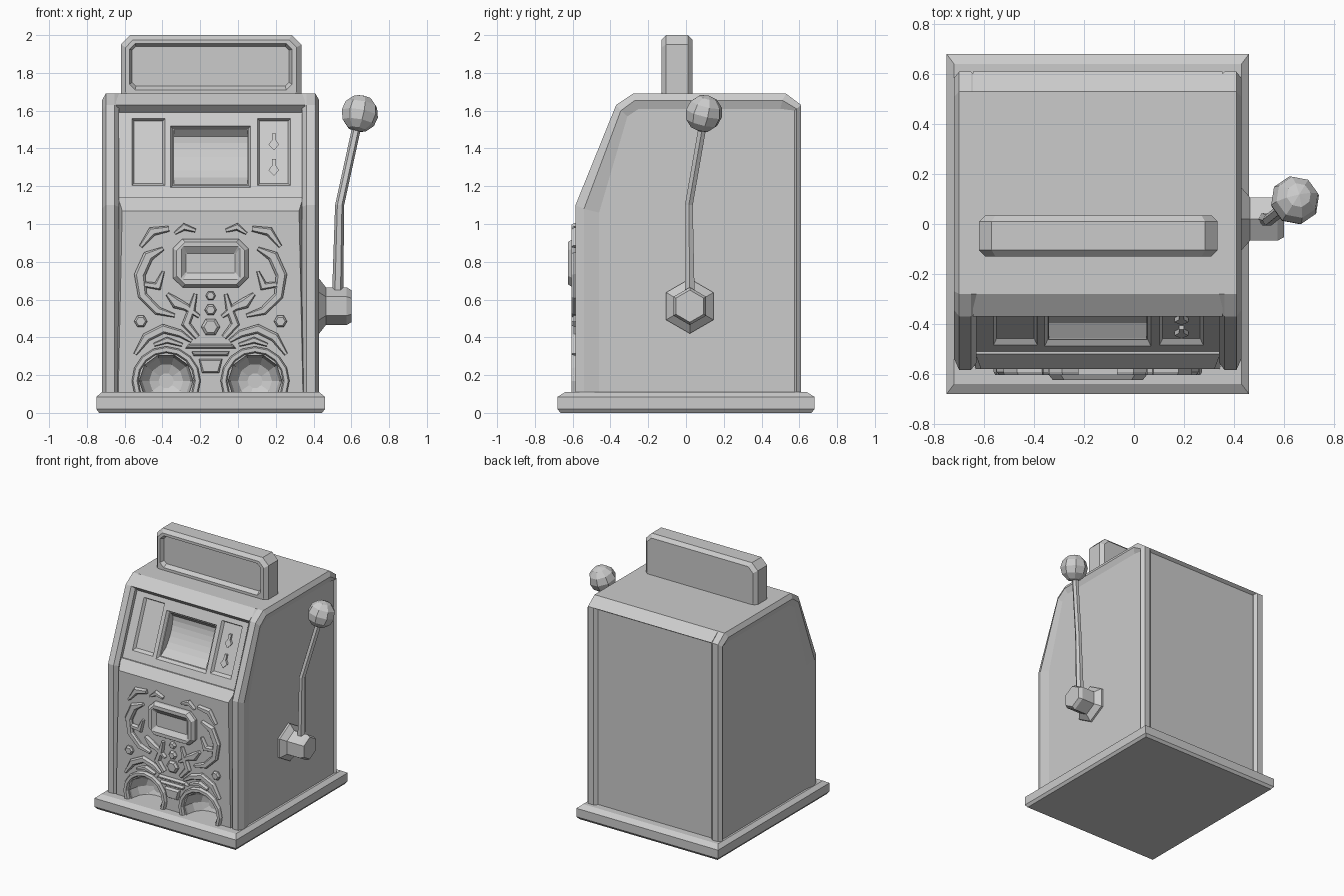
import bpy, bmesh
from math import sin, cos, pi, sqrt
from mathutils import Vector

if "Cube" in bpy.data.objects:
    bpy.data.objects.remove(bpy.data.objects["Cube"])

grey = bpy.data.materials.new("plain_grey")
grey.use_nodes = True
grey.diffuse_color = (0.6, 0.6, 0.6, 1)
grey.node_tree.nodes["Principled BSDF"].inputs["Base Color"].default_value = grey.diffuse_color

MID = -0.145       # x of the cabinet's mirror plane
FACE = -0.58       # y of the lower front panel


def loft(name, rings):
    """Skin a list of equal-length point rings and cap both ends."""
    bm = bmesh.new()
    loops = [[bm.verts.new(p) for p in ring] for ring in rings]
    n = len(loops[0])
    for a, b in zip(loops, loops[1:]):
        for i in range(n):
            j = (i + 1) % n
            bm.faces.new((a[i], a[j], b[j], b[i]))
    bm.faces.new(loops[0])
    bm.faces.new(loops[-1])
    bmesh.ops.recalc_face_normals(bm, faces=bm.faces)
    mesh = bpy.data.meshes.new(name)
    bm.to_mesh(mesh)
    bm.free()
    mesh.materials.append(grey)
    obj = bpy.data.objects.new(name, mesh)
    bpy.context.collection.objects.link(obj)
    return obj


def cut(target, cutter, keep=False):
    """Subtract a cutter from a part and apply the result."""
    cutter.hide_render = True
    mod = target.modifiers.new("cut", "BOOLEAN")
    mod.operation, mod.object, mod.solver = "DIFFERENCE", cutter, "EXACT"
    bpy.context.view_layer.objects.active = target
    bpy.ops.object.modifier_apply(modifier=mod.name)
    if not keep:
        bpy.data.objects.remove(cutter)


def octo(x0, x1, z0, z1, c, y):
    """Rectangle with clipped corners, facing the front."""
    return [(x0 + c, y, z0), (x1 - c, y, z0), (x1, y, z0 + c), (x1, y, z1 - c),
            (x1 - c, y, z1), (x0 + c, y, z1), (x0, y, z1 - c), (x0, y, z0 + c)]


def at_x(x, profile):
    return [(x, y, z) for y, z in profile]


# Plinth
def slab(z, dx, dy):
    return [(MID + sx * (0.605 - dx), sy * (0.68 - dy), z)
            for sx, sy in ((-1, -1), (1, -1), (1, 1), (-1, 1))]


loft("plinth", [slab(0, 0.015, 0.015), slab(0.02, 0, 0), slab(0.085, 0, 0), slab(0.11, 0.03, 0.04)])

# Side walls: outer rim, chamfered edges and a slightly sunk outer panel
edge = [(-0.585, 0.05), (-0.585, 1.1), (-0.37, 1.63), (-0.28, 1.69), (0.53, 1.69), (0.61, 1.63), (0.61, 0.05)]
rim = [(-0.54, 0.05), (-0.54, 1.08), (-0.345, 1.6), (-0.27, 1.655), (0.51, 1.655), (0.585, 1.61), (0.585, 0.05)]
sunk = [(-0.46, 0.05), (-0.46, 1.06), (-0.31, 1.57), (-0.25, 1.61), (0.5, 1.61), (0.575, 1.6), (0.575, 0.05)]
inner = [(-0.555, 0.05), (-0.555, 1.09), (-0.35, 1.62), (-0.28, 1.69), (0.53, 1.69), (0.59, 1.63), (0.59, 0.05)]
for side, name in ((1, "left_wall"), (-1, "right_wall")):
    loft(name, [at_x(MID + side * w, p) for w, p in
                ((0.56, sunk), (0.575, rim), (0.555, edge), (0.508, edge), (0.485, inner))])

# Cabinet core with hood, sloped display and sunk back
core_profile = [(0.585, 0.05), (0.585, 1.615), (0.61, 1.63), (0.53, 1.69), (-0.28, 1.69), (-0.37, 1.63),
                (-0.33, 1.59), (-0.51, 1.14), (-0.53, 1.1), (-0.53, 0.05)]
core = loft("cabinet_core", [at_x(MID + s * 0.5, core_profile) for s in (-1, 1)])

# Lower front panel with sloped top ledge
panel = loft("lower_panel", [
    [(MID - wb, y, 0.05), (MID + wb, y, 0.05), (MID + wt, y, z), (MID - wt, y, z)]
    for wb, wt, y, z in ((0.505, 0.49, -0.45, 1.14), (0.505, 0.49, -0.52, 1.14), (0.49, 0.468, FACE, 1.07))])


# Sunk fields in the sloped display
def slope(z, d):
    return -0.51 + 0.4 * (z - 1.14) + d


def field(x0, x1, z0, z1, depth):
    def ring(g, d):
        return [(x, slope(z, d), z) for x, z in
                ((x0 + g, z0 + g), (x1 - g, z0 + g), (x1 - g, z1 - g), (x0 + g, z1 - g))]
    return loft("field_cutter", [ring(-0.01, -depth), ring(0.015, depth)])


for box in ((-0.565, -0.385, 1.2, 1.56), (-0.36, 0.07, 1.19, 1.52), (0.1, 0.28, 1.2, 1.56)):
    cut(core, field(*box, 0.022))

# Curved hollow behind the middle window
arc = [i / 4 for i in range(-4, 5)]
hollow = [(slope(1.355, 0), 1.355 + 0.145 * t) for t in (1, -1)]
hollow = [(slope(z, -0.03), z) for y, z in hollow]
hollow += [(slope(1.355 + 0.145 * t, 0.025 + 0.07 * sqrt(1 - t * t)), 1.355 + 0.145 * t) for t in arc]
cut(core, loft("hollow_cutter", [at_x(x, hollow) for x in (-0.34, 0.05)]))

# Keyhole shapes in the left field
key = [(-0.01, 0.05), (0.01, 0.05), (0.01, 0.015), (0.028, -0.01), (0, -0.04), (-0.028, -0.01), (-0.01, 0.015)]
for n, z in enumerate((1.43, 1.295)):
    loft(f"keyhole_{n}", [[(0.19 + x, slope(z + h, d), z + h) for x, h in key] for d in (0.03, 0.005)])

# Payout cups hollowed out of the lower panel
for side in (1, -1):
    cx = MID + side * 0.235
    rings = []
    for y, r in ((-0.65, 0.142), (-0.56, 0.142), (-0.5, 0.128), (-0.45, 0.09), (-0.43, 0.04)):
        rings.append([(cx + r * cos(k * pi / 5), y, 0.17 + r * sin(k * pi / 5)) for k in range(10)])
    cup = loft("cup_cutter", rings)
    cut(panel, cup, keep=True)
    cut(core, cup)

# Top sign with sunk front field
loft("top_sign", [octo(-0.56, 0.27, 1.73, 1.94, 0.02, -0.1), octo(-0.575, 0.285, 1.71, 1.955, 0.03, -0.13),
                  octo(-0.595, 0.31, 1.66, 1.975, 0.04, -0.13), octo(-0.62, 0.335, 1.62, 2, 0.05, -0.105),
                  octo(-0.62, 0.335, 1.62, 2, 0.05, 0.01), octo(-0.595, 0.31, 1.66, 1.975, 0.04, 0.035)])

# Framed plaque on the lower panel
loft("plaque", [octo(-0.275, -0.015, 0.74, 0.845, 0.005, -0.6), octo(-0.3, 0.01, 0.705, 0.88, 0.01, -0.625),
                octo(-0.325, 0.035, 0.68, 0.905, 0.045, -0.625), octo(-0.345, 0.055, 0.665, 0.92, 0.05, -0.6),
                octo(-0.345, 0.055, 0.665, 0.92, 0.05, -0.57)])


# Raised scrolls: ribbons along a path of (offset, height, width)
def ribbon(name, path, side):
    pts = [Vector((MID + side * x, 0, z)) for x, z, w in path]
    rings = []
    for y, k in ((FACE + 0.01, 1), (FACE - 0.012, 1), (FACE - 0.025, 0.6)):
        a, b = [], []
        for i, p in enumerate(pts):
            t = (pts[min(i + 1, len(pts) - 1)] - pts[max(i - 1, 0)]).normalized()
            off = Vector((-t.z, 0, t.x)) * path[i][2] * k / 2
            a.append(p + off + Vector((0, y, 0)))
            b.append(p - off + Vector((0, y, 0)))
        rings.append(a + b[::-1])
    loft(name, rings)


arch = [(0.235 + 0.165 * cos(k * pi / 8), 0.17 + 0.165 * sin(k * pi / 8), 0.035) for k in range(-2, 11)]
scrolls = {
    "top_leaf": [(0.08, 0.965, 0.02), (0.14, 0.985, 0.04), (0.19, 0.95, 0.015)],
    "corner_leaf": [(0.22, 0.975, 0.03), (0.31, 0.96, 0.05), (0.37, 0.88, 0.02)],
    "side_scroll": [(0.25, 0.87, 0.02), (0.33, 0.83, 0.06), (0.375, 0.73, 0.06),
                    (0.36, 0.62, 0.05), (0.28, 0.54, 0.045), (0.19, 0.515, 0.02)],
    "side_spur": [(0.35, 0.68, 0.03), (0.28, 0.67, 0.05), (0.25, 0.75, 0.015)],
    "centre_leaf": [(0.23, 0.63, 0.02), (0.18, 0.58, 0.06), (0.13, 0.56, 0.04), (0.06, 0.51, 0.02)],
    "centre_stem": [(0.08, 0.63, 0.02), (0.1, 0.55, 0.04), (0.13, 0.47, 0.05), (0.07, 0.4, 0.03)],
    "lower_sweep": [(0.1, 0.38, 0.02), (0.16, 0.42, 0.04), (0.25, 0.445, 0.05), (0.34, 0.4, 0.05), (0.4, 0.31, 0.02)],
    "lower_leaf": [(0.15, 0.36, 0.02), (0.23, 0.385, 0.035), (0.3, 0.36, 0.02)],
    "cup_arch": arch,
}
for name, path in scrolls.items():
    ribbon("left_" + name, path, 1)
    ribbon("right_" + name, path, -1)


# Six-sided studs
def stud(name, dx, z, r):
    loft(name, [[(MID + dx + q * cos(k * pi / 3), y, z + q * sin(k * pi / 3)) for k in range(6)]
                for q, y in ((r, FACE + 0.01), (r, FACE - 0.012), (r * 0.7, FACE - 0.025))])


for name, dx, z, r in (("left_stud", 0.37, 0.485, 0.035), ("right_stud", -0.37, 0.485, 0.035),
                       ("upper_stud", 0, 0.62, 0.027), ("middle_stud", 0, 0.545, 0.032), ("lower_stud", 0, 0.455, 0.05)):
    stud(name, dx, z, r)

# Stepped bracket beneath the studs
for name, top, low, z0, z1 in (("bracket_bar", 0.115, 0.135, 0.34, 0.365), ("bracket_step", 0.1, 0.09, 0.3, 0.325),
                               ("bracket_cup", 0.062, 0.045, 0.21, 0.285)):
    loft(name, [[(MID - low + g, y, z0 + g), (MID + low - g, y, z0 + g), (MID + top - g, y, z1 - g), (MID - top + g, y, z1 - g)]
                for g, y in ((0, FACE + 0.01), (0, FACE - 0.012), (0.008, FACE - 0.025))])

# Lever hub
loft("lever_hub", [[(x, 0.02 + r * sin(k * pi / 3), 0.565 + r * cos(k * pi / 3)) for k in range(6)]
                   for x, r in ((0.4, 0.145), (0.43, 0.145), (0.465, 0.1), (0.575, 0.1), (0.6, 0.085))])

# Bent lever rod
loft("lever_rod", [[(x + r * cos(k * pi / 3), y + r * sin(k * pi / 3), z) for k in range(6)]
                   for x, y, z, r in ((0.527, 0.02, 0.6, 0.03), (0.538, 0.015, 1.1, 0.024), (0.632, 0.09, 1.53, 0.024))])

# Faceted lever knob
bpy.ops.mesh.primitive_uv_sphere_add(segments=8, ring_count=6, radius=0.1, location=(0.645, 0.095, 1.585),
                                     rotation=(-0.2, 0.22, 0.2))
knob = bpy.context.object
knob.name = "lever_knob"
knob.data.materials.append(grey)
